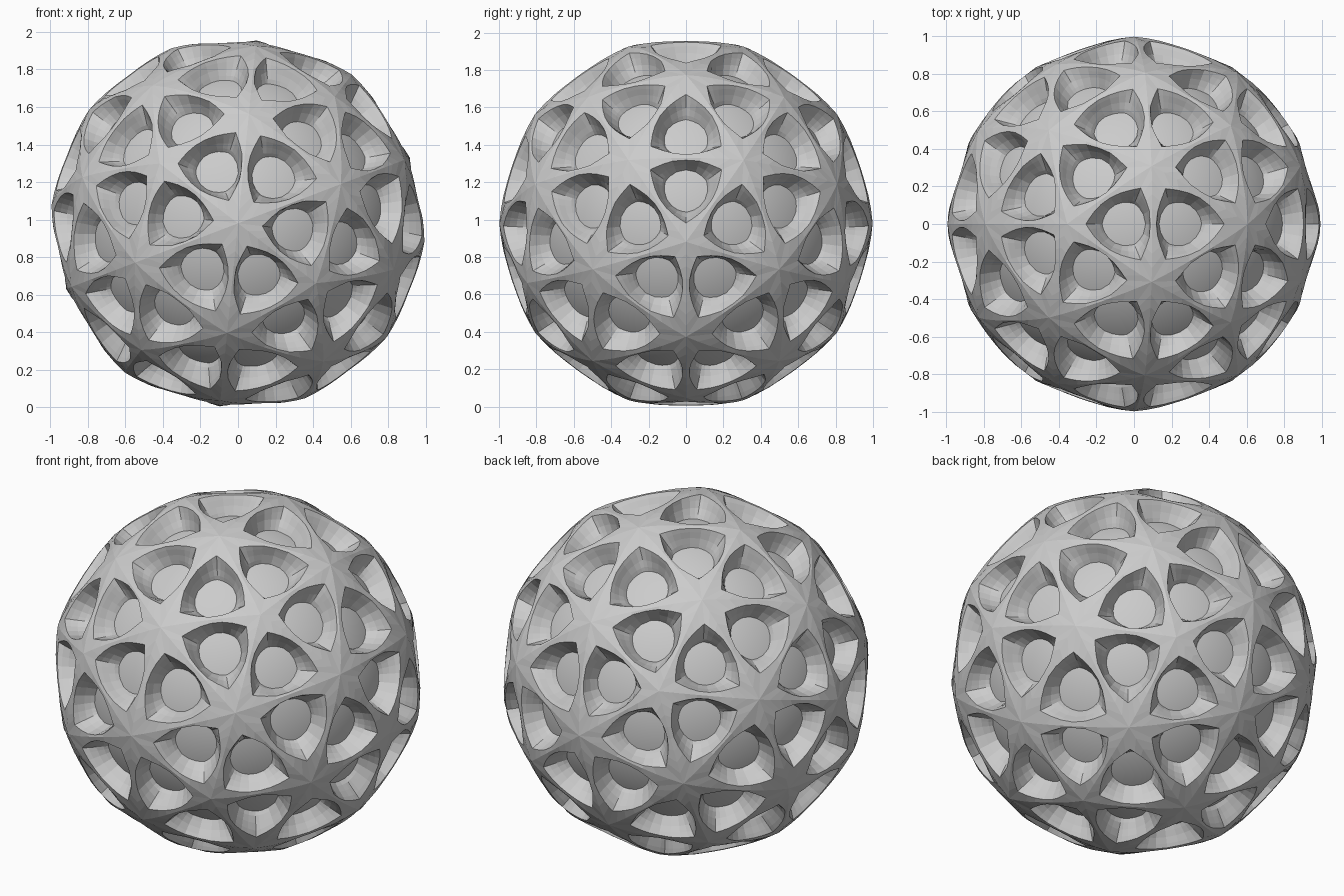
import bpy, bmesh, math
from mathutils import Vector

if "Cube" in bpy.data.objects:
    bpy.data.objects.remove(bpy.data.objects["Cube"])

CENTRE = Vector((0, 0, 0.98))
TILT = math.radians(37.4)
PHI = (1 + 5 ** 0.5) / 2
STEPS = 8            # samples along each triangle edge
INRADIUS = 0.173

grey = bpy.data.materials.new("stone_grey")
grey.diffuse_color = (0.6, 0.6, 0.6, 1)
grey.use_nodes = True
grey.node_tree.nodes["Principled BSDF"].inputs["Base Color"].default_value = grey.diffuse_color

# tilted axes for the geodesic frame
AX = Vector((0, 1, 0))
AY = Vector((math.sin(TILT), 0, math.cos(TILT)))
AZ = Vector((-math.cos(TILT), 0, math.sin(TILT)))


def geodesic_triangles():
    """80 outward-facing triangles of a once-divided icosahedron."""
    bm = bmesh.new()
    for a in (-1, 1):
        for b in (-PHI, PHI):
            for x, y, z in ((0, a, b), (a, b, 0), (b, 0, a)):
                bm.verts.new((AX * x + AY * y + AZ * z).normalized())
    bmesh.ops.convex_hull(bm, input=bm.verts[:])
    tris = []
    for f in bm.faces:
        p, q, r = (v.co.copy() for v in f.verts)
        if (q - p).cross(r - p).dot(p + q + r) < 0:
            q, r = r, q
        pq, qr, rp = ((u + v).normalized() for u, v in ((p, q), (q, r), (r, p)))
        tris += [(p, pq, rp), (pq, q, qr), (rp, qr, r), (pq, qr, rp)]
    bm.free()
    return tris


def shell_radius(point, corners):
    """Nodes stand slightly proud of the struts."""
    d = min((point - c).length for c in corners)
    return 0.998 - 0.018 * min(1, d / 0.25)


# (size, corner sharpness, radius) of each ring from pocket rim to floor
WALL = [(0.154, 0.44, None), (0.149, 0.36, 0.955),
        (0.142, 0.25, 0.92), (0.132, 0.13, 0.888), (0.121, 0.05, 0.855)]


def pocket(bm, tri):
    centre = sum(tri, Vector()) / 3
    border = [tri[k].lerp(tri[(k + 1) % 3], i / STEPS)
              for k in range(3) for i in range(STEPS)]
    rings = [[bm.verts.new(CENTRE + b.normalized() * shell_radius(b, tri))
              for b in border]]
    for size, sharp, radius in WALL:
        ring = []
        for b in border:
            arm = b - centre
            f = size / INRADIUS * (INRADIUS / arm.length) ** (1 - sharp)
            p = centre + arm * min(f, 0.93)
            r = radius or shell_radius(p, tri) - 0.004
            ring.append(bm.verts.new(CENTRE + p.normalized() * r))
        rings.append(ring)
    n = len(border)
    for outer, inner in zip(rings, rings[1:]):
        for i in range(n):
            j = (i + 1) % n
            bm.faces.new((outer[i], outer[j], inner[j], inner[i]))


def add_object(name, bm, smooth):
    mesh = bpy.data.meshes.new(name)
    for f in bm.faces:
        f.smooth = smooth
    bm.to_mesh(mesh)
    bm.free()
    mesh.materials.append(grey)
    obj = bpy.data.objects.new(name, mesh)
    bpy.context.collection.objects.link(obj)
    return obj


# lattice of struts and star-shaped nodes with funnel pockets
bm = bmesh.new()
for tri in geodesic_triangles():
    pocket(bm, tri)
bmesh.ops.remove_doubles(bm, verts=bm.verts[:], dist=0.0005)
add_object("lattice_shell", bm, False)

# inner ball forming the pocket floors
bm = bmesh.new()
bmesh.ops.create_icosphere(bm, subdivisions=4, radius=0.868)
bmesh.ops.translate(bm, verts=bm.verts[:], vec=CENTRE)
add_object("inner_ball", bm, True)
